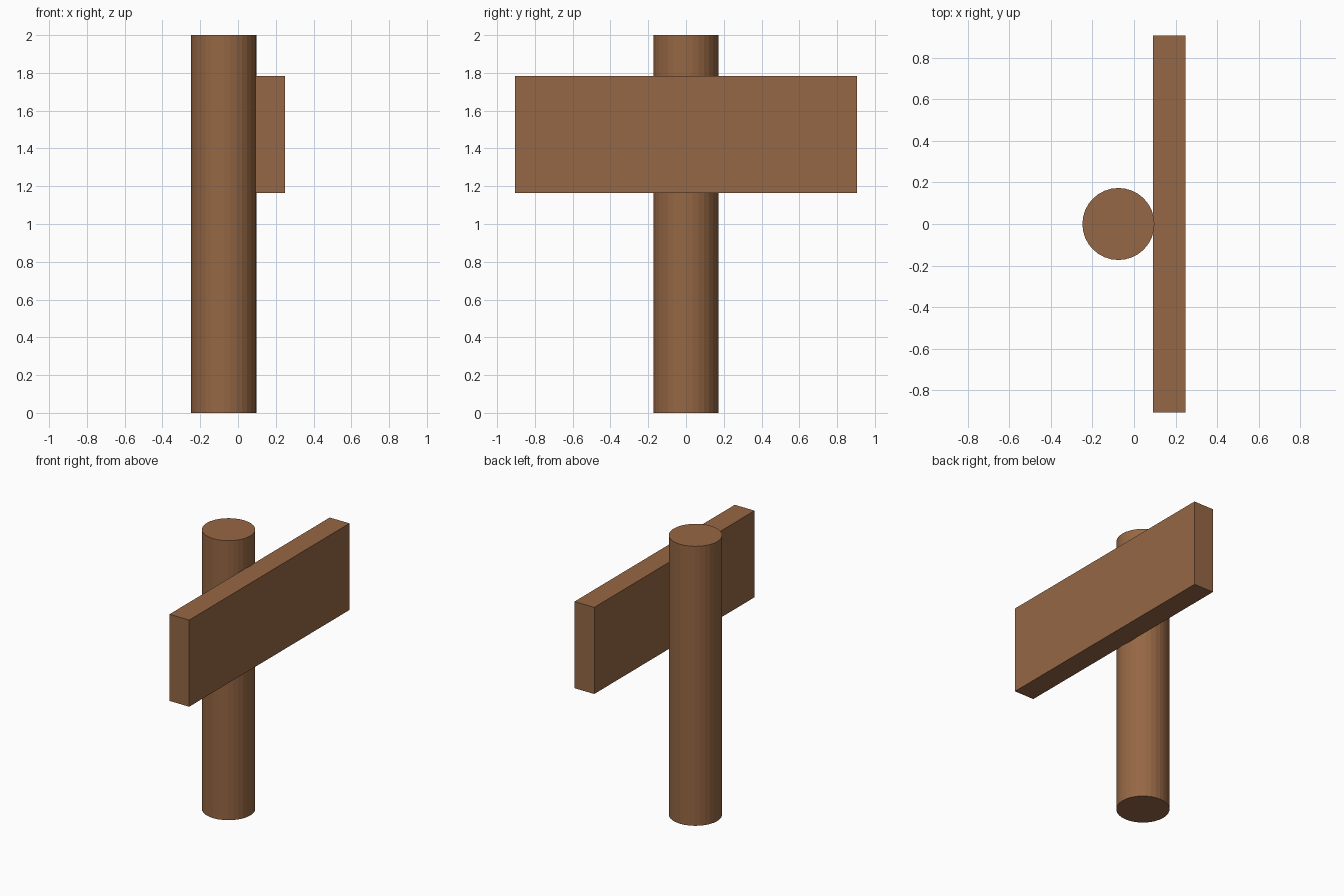
import bpy

if "Cube" in bpy.data.objects:
    bpy.data.objects.remove(bpy.data.objects["Cube"])

# Single brown wood colour
wood = bpy.data.materials.new("brown_wood")
wood.diffuse_color = (0.305, 0.136, 0.058, 1.0)
wood.use_nodes = True
wood.node_tree.nodes["Principled BSDF"].inputs["Base Color"].default_value = wood.diffuse_color


def finish(name):
    obj = bpy.context.object
    obj.name = name
    obj.data.materials.append(wood)
    return obj


# Round upright post
bpy.ops.mesh.primitive_cylinder_add(vertices=32, radius=0.173, depth=2.0,
                                    location=(-0.075, 0, 1.0))
finish("post")

# Flat sign board fixed to the side of the post
bpy.ops.mesh.primitive_cube_add(size=1, location=(0.17, 0, 1.474))
board = finish("sign_board")
board.scale = (0.156, 1.812, 0.62)
bpy.ops.object.transform_apply(location=False, rotation=False, scale=True)
